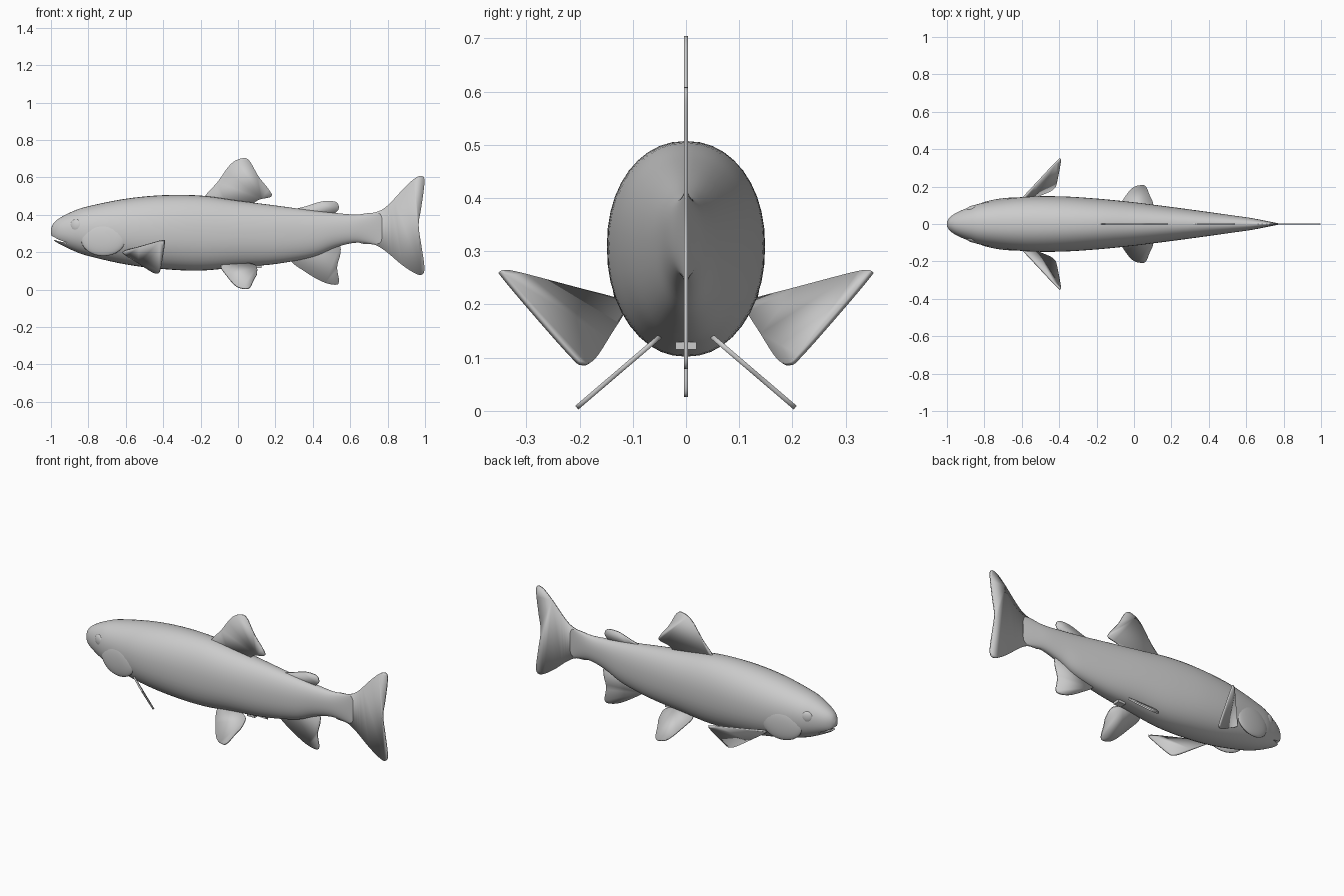
import bpy, bmesh, math
from mathutils import Vector

if "Cube" in bpy.data.objects:
    bpy.data.objects.remove(bpy.data.objects["Cube"])

grey = bpy.data.materials.new("plain grey")
grey.use_nodes = True
grey.diffuse_color = (0.6, 0.6, 0.6, 1)
grey.node_tree.nodes["Principled BSDF"].inputs["Base Color"].default_value = (0.6, 0.6, 0.6, 1)


def spline(points, steps, closed=False):
    """Catmull-Rom curve through points of any dimension."""
    n, out = len(points), []
    for i in range(n if closed else n - 1):
        ids = [i - 1, i, i + 1, i + 2]
        ids = [k % n if closed else min(max(k, 0), n - 1) for k in ids]
        p0, p1, p2, p3 = [Vector(points[k]) for k in ids]
        for s in range(steps):
            t = s / steps
            out.append(0.5 * (2 * p1 + (p2 - p0) * t + (2 * p0 - 5 * p1 + 4 * p2 - p3) * t * t
                              + (3 * p1 - p0 - 3 * p2 + p3) * t ** 3))
    if not closed:
        out.append(Vector(points[-1]))
    return out


def finish(name, bm, angle=40):
    bmesh.ops.recalc_face_normals(bm, faces=bm.faces)
    mesh = bpy.data.meshes.new(name)
    bm.to_mesh(mesh)
    bm.free()
    obj = bpy.data.objects.new(name, mesh)
    bpy.context.collection.objects.link(obj)
    mesh.materials.append(grey)
    bpy.ops.object.select_all(action="DESELECT")
    obj.select_set(True)
    bpy.context.view_layer.objects.active = obj
    bpy.ops.object.shade_smooth_by_angle(angle=math.radians(angle))
    return obj


def fin(name, outline, place, thickness=0.007):
    """Thin plate with a rounded outline, mapped into space by place(u, v)."""
    bm = bmesh.new()
    bm.faces.new([bm.verts.new(place(*p)) for p in spline(outline, 5, True)])
    obj = finish(name, bm)
    solid = obj.modifiers.new("thickness", "SOLIDIFY")
    solid.thickness = thickness
    solid.offset = 0
    return obj


# Body: x, top, bottom, half width
stations = [(-1.0, 0.325, 0.30, 0.012), (-0.985, 0.357, 0.265, 0.035), (-0.95, 0.385, 0.242, 0.06),
            (-0.88, 0.42, 0.208, 0.09), (-0.8, 0.446, 0.18, 0.115), (-0.6, 0.486, 0.135, 0.144),
            (-0.4, 0.505, 0.11, 0.148), (-0.2, 0.503, 0.102, 0.136), (0.0, 0.476, 0.12, 0.116),
            (0.2, 0.45, 0.137, 0.091), (0.4, 0.423, 0.175, 0.064), (0.52, 0.41, 0.225, 0.047),
            (0.62, 0.402, 0.25, 0.033), (0.7, 0.408, 0.247, 0.018), (0.77, 0.42, 0.235, 0.004)]
SIDES = 40


def bend(value):
    return math.copysign(abs(value) ** 0.92, value)


bm = bmesh.new()
rings = []
for x, top, low, half in spline(stations, 5):
    mid, tall = (top + low) / 2, (top - low) / 2
    angles = [2 * math.pi * k / SIDES for k in range(SIDES)]
    rings.append([bm.verts.new((x, half * bend(math.cos(a)), mid + tall * bend(math.sin(a))))
                  for a in angles])
for a, b in zip(rings, rings[1:]):
    for k in range(SIDES):
        j = (k + 1) % SIDES
        bm.faces.new((a[k], a[j], b[j], b[k]))
bm.faces.new(rings[0])
bm.faces.new(rings[-1])
body = finish("body", bm)

# Mouth: a narrow wedge cut from the snout
bm = bmesh.new()
wedge = [(-1.03, 0.307), (-0.96, 0.268), (-0.915, 0.25), (-0.96, 0.259), (-1.03, 0.28)]
face = bm.faces.new([bm.verts.new((x, -0.2, z)) for x, z in wedge])
side = bmesh.ops.extrude_face_region(bm, geom=[face])["geom"]
bmesh.ops.translate(bm, vec=(0, 0.4, 0), verts=[g for g in side if isinstance(g, bmesh.types.BMVert)])
cutter = finish("mouth_cutter", bm)
cutter.hide_render = True
cut = body.modifiers.new("mouth", "BOOLEAN")
cut.object = cutter
cut.solver = "EXACT"
bpy.context.view_layer.objects.active = body
bpy.ops.object.modifier_apply(modifier="mouth")
bpy.data.objects.remove(cutter)


# Middle fins
def upright(x, z):
    return (x, 0, z)


fin("tail_fin", [(0.64, 0.39), (0.74, 0.415), (0.8, 0.45), (0.89, 0.545), (0.95, 0.598), (0.99, 0.605),
                 (0.996, 0.56), (0.98, 0.44), (0.966, 0.345), (0.98, 0.24), (0.996, 0.13),
                 (0.99, 0.085), (0.955, 0.083), (0.88, 0.13), (0.79, 0.205), (0.73, 0.24),
                 (0.64, 0.26)], upright)
fin("dorsal_fin", [(-0.18, 0.49), (-0.11, 0.575), (-0.04, 0.67), (0.02, 0.702), (0.06, 0.69),
                   (0.11, 0.605), (0.165, 0.535), (0.178, 0.498), (0.11, 0.48), (0.04, 0.44),
                   (-0.12, 0.46)], upright)
fin("adipose_fin", [(0.28, 0.42), (0.36, 0.445), (0.45, 0.472), (0.52, 0.47), (0.539, 0.445),
                    (0.53, 0.42), (0.48, 0.39), (0.34, 0.39)], upright)
fin("anal_fin", [(0.28, 0.16), (0.36, 0.095), (0.45, 0.043), (0.52, 0.026), (0.54, 0.045), (0.53, 0.12),
                 (0.547, 0.19), (0.54, 0.24), (0.46, 0.26), (0.34, 0.22)], upright)

# Paired fins, eyes and gill covers
root, upper, lower = Vector((-0.6, 0.125, 0.2)), Vector((-0.395, 0.35, 0.265)), Vector((-0.425, 0.19, 0.08))
for label, s in (("left", 1), ("right", -1)):
    def pectoral(u, v):
        p = root + (upper - root) * u + (lower - root) * v
        return (p.x, p.y * s, p.z)

    def pelvic(x, z):
        return (x, s * (0.06 + (0.13 - z) * 1.17), z)

    fin(label + "_pectoral_fin", [(0.0, -0.05), (0.4, -0.04), (0.86, -0.02), (0.97, 0.01), (0.95, 0.07),
                                  (0.55, 0.48), (0.14, 0.88), (0.03, 0.95), (-0.03, 0.85), (-0.05, 0.45),
                                  (-0.06, 0.05)], pectoral, 0.01)
    fin(label + "_pelvic_fin", [(-0.09, 0.13), (-0.06, 0.075), (-0.01, 0.02), (0.04, 0.006), (0.065, 0.015),
                                (0.085, 0.055), (0.102, 0.09), (0.09, 0.13), (0.0, 0.145)], pelvic, 0.009)
    for name, centre, size, turn in (("eye", (-0.865, 0.082, 0.342), (0.034, 0.016, 0.034), 0.33),
                                     ("gill_cover", (-0.72, 0.113, 0.27), (0.12, 0.022, 0.09), 0.15)):
        bm = bmesh.new()
        bmesh.ops.create_uvsphere(bm, u_segments=32, v_segments=16, radius=1)
        part = finish(label + "_" + name, bm)
        part.scale = size
        part.location = (centre[0], s * centre[1], centre[2])
        part.rotation_euler.z = s * turn

# Small vent under the belly
bm = bmesh.new()
bmesh.ops.create_cube(bm, size=1)
vent = finish("vent", bm)
vent.scale = (0.05, 0.04, 0.014)
vent.location = (0.1, 0, 0.122)
